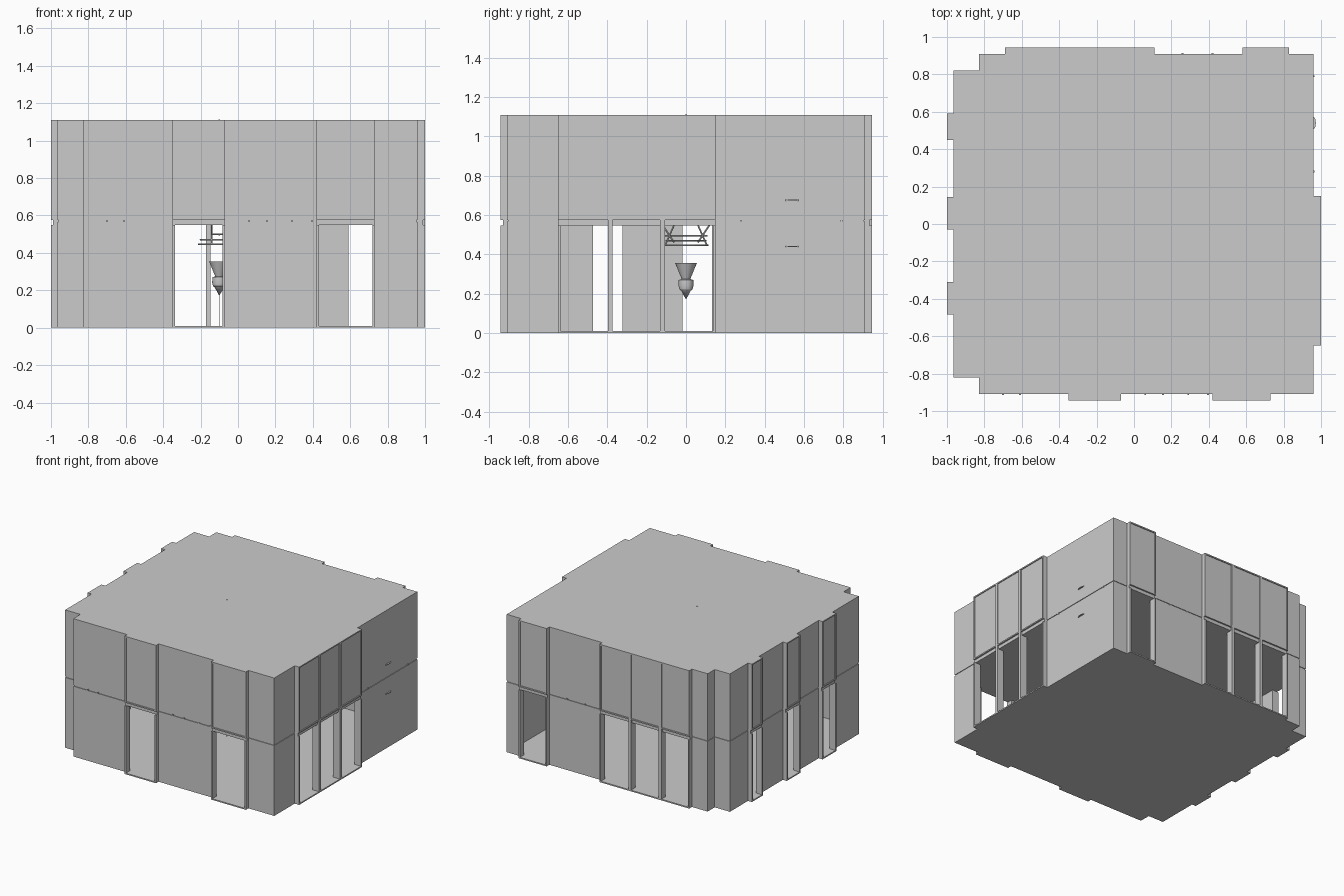
import bpy, bmesh, math
from mathutils import Vector

if "Cube" in bpy.data.objects:
    bpy.data.objects.remove(bpy.data.objects["Cube"])

# side: (wall plane, bay plane, wall start, wall end, bays as lists of post positions)
SIDES = {
    "front": (0.91, 0.943, -0.83, 0.96, [(-0.35, -0.07), (0.42, 0.73)]),
    "right": (0.96, 1.0, -0.91, 0.91, [(-0.65, -0.385, -0.12, 0.15)]),
    "back": (0.91, 0.945, -0.83, 0.96, [(-0.69, -0.43, -0.16, 0.11), (0.58, 0.83)]),
    "left": (0.965, 1.0, -0.82, 0.82, [(-0.485, -0.31), (-0.03, 0.145), (0.45, 0.59)]),
}
TOP, SEAM_LO, SEAM_HI, WALL, JAMB = 1.11, 0.548, 0.575, 0.02, 0.012


def to_xy(side, u, d):
    return {"front": (u, -d), "back": (u, d), "left": (-d, u), "right": (d, u)}[side]


def finish(name, bm):
    bmesh.ops.recalc_face_normals(bm, faces=bm.faces)
    me = bpy.data.meshes.new(name)
    bm.to_mesh(me)
    bm.free()
    ob = bpy.data.objects.new(name, me)
    bpy.context.collection.objects.link(ob)
    return ob


def add_prism(bm, pts, z0, z1):
    f = bm.faces.new([bm.verts.new((x, y, z0)) for x, y in pts])
    r = bmesh.ops.extrude_face_region(bm, geom=[f])
    vs = [v for v in r["geom"] if isinstance(v, bmesh.types.BMVert)]
    bmesh.ops.translate(bm, verts=vs, vec=(0, 0, z1 - z0))


def add_box(bm, side, u0, u1, d0, d1, z0, z1):
    add_prism(bm, [to_xy(side, u, d) for u, d in ((u0, d0), (u1, d0), (u1, d1), (u0, d1))], z0, z1)


def outline(wall_in, bay_in):
    """Building footprint including the bays, set back by the given amounts."""
    pts = []
    for side in ("front", "right", "back", "left"):
        plane, bay, a, b, bays = SIDES[side]
        p, q = plane - wall_in, bay - bay_in
        s = wall_in
        run = [(a + s, p)]
        for posts in bays:
            run += [(posts[0], p), (posts[0], q), (posts[-1], q), (posts[-1], p)]
        run.append((b - s, p))
        if side in ("back", "left"):
            run.reverse()
        pts += [to_xy(side, u, d) for u, d in run]
        if side == "back":    # notched corner, rear left
            pts.append((-0.83 + s, 0.82 - s))
    pts.append((-0.83 + wall_in, -0.82 + wall_in))   # notched corner, front left
    clean = [p for i, p in enumerate(pts) if (Vector(p) - Vector(pts[i - 1])).length > 1e-5]
    return clean


# Floor, recessed seam band and closed upper storey
for name, w, b, z0, z1 in (("floor_slab", 0, 0, 0, 0.01),
                           ("seam_band", 0.005, 0.012, SEAM_LO, SEAM_HI),
                           ("upper_storey", 0, 0.007, SEAM_HI, TOP)):
    bm = bmesh.new()
    add_prism(bm, outline(w, b), z0, z1)
    finish(name, bm)

# Ground floor walls and bay frames
for side, (plane, bay, a, b, bays) in SIDES.items():
    bm = bmesh.new()
    stops = [a] + [u for posts in bays for u in (posts[0], posts[-1])] + [b]
    for u0, u1 in zip(stops[::2], stops[1::2]):
        add_box(bm, side, u0, u1, plane - WALL, plane, 0.01, 0.566)
    finish(side + "_ground_wall", bm)

    bm = bmesh.new()
    for posts in bays:
        lo, hi = posts[0], posts[-1]
        # side jambs on both storeys
        for u0, u1 in ((lo, lo + JAMB), (hi - JAMB, hi)):
            add_box(bm, side, u0, u1, plane - WALL, bay, 0.01, SEAM_LO)
            add_box(bm, side, u0, u1, plane, bay, SEAM_HI, TOP)
        # full height mullions
        for u in posts[1:-1]:
            add_box(bm, side, u - 0.012, u + 0.012, plane - WALL, bay, 0.01, TOP)
        # top and bottom rails of the upper panels
        add_box(bm, side, lo, hi, plane, bay, SEAM_HI, SEAM_HI + 0.01)
        add_box(bm, side, lo, hi, plane, bay, TOP - 0.01, TOP)
    finish(side + "_bay_frames", bm)

# Returns closing the two notched corners
for s, name in ((-1, "front_corner_wall"), (1, "rear_corner_wall")):
    bm = bmesh.new()
    for x0, x1, y0, y1 in ((-0.965, -0.81, 0.80, 0.82), (-0.83, -0.81, 0.80, 0.91)):
        add_prism(bm, [(x0, s * y0), (x1, s * y0), (x1, s * y1), (x0, s * y1)], 0.01, 0.566)
    finish(name, bm)

# Thin half-round ledges on the right wall
for name, z in (("lower_ledge", 0.44), ("upper_ledge", 0.675)):
    bm = bmesh.new()
    arc = [math.pi * i / 10 - math.pi / 2 for i in range(11)]
    add_prism(bm, [(0.958 + 0.014 * math.cos(t), 0.54 + 0.034 * math.sin(t)) for t in arc],
              z - 0.003, z + 0.003)
    finish(name, bm)

# Small fixtures along the seam
bm = bmesh.new()
for side, spots in (("front", (-0.70, -0.61, 0.06, 0.155, 0.29, 0.395)),
                    ("back", (0.26, 0.42)), ("right", (0.28, 0.79))):
    p = SIDES[side][0]
    for u in spots:
        add_box(bm, side, u - 0.005, u + 0.005, p - 0.005, p + 0.004, 0.566, 0.578)
finish("seam_fixtures", bm)

# Hanging centrepiece: turned body with a flared top and pointed tip
CX = -0.1


def lathe(name, profile, n=24):
    bm = bmesh.new()
    vs = [bm.verts.new((r, 0, z)) for r, z in profile]
    es = [bm.edges.new(e) for e in zip(vs, vs[1:])]
    bmesh.ops.spin(bm, geom=vs + es, cent=(0, 0, 0), axis=(0, 0, 1),
                   angle=2 * math.pi, steps=n)
    bmesh.ops.remove_doubles(bm, verts=bm.verts, dist=1e-5)
    ob = finish(name, bm)
    ob.location.x = CX
    bpy.ops.object.select_all(action='DESELECT')
    ob.select_set(True)
    bpy.context.view_layer.objects.active = ob
    bpy.ops.object.shade_smooth_by_angle()
    return ob


lathe("centrepiece", [(0, 0.355), (0.055, 0.355), (0.022, 0.275), (0.037, 0.27),
                      (0.038, 0.24), (0.033, 0.222), (0.024, 0.215), (0, 0.17)])
lathe("floor_beam", [(0, 0.172), (0.0012, 0.17), (0.0012, 0.01), (0, 0.01)], 8)
lathe("roof_pin", [(0, TOP + 0.002), (0.004, TOP + 0.002), (0.004, TOP - 0.01), (0, TOP - 0.01)], 8)

# Ceiling truss: two rings joined by crossed struts
for name, r, z in (("truss_lower_ring", 0.11, 0.446), ("truss_upper_ring", 0.10, 0.47)):
    bpy.ops.mesh.primitive_torus_add(major_radius=r, minor_radius=0.005, major_segments=32,
                                     minor_segments=6, location=(CX, 0, z))
    bpy.context.object.name = name


def strut(name, p, q, r=0.004):
    p, q = Vector(p), Vector(q)
    bpy.ops.mesh.primitive_cylinder_add(vertices=6, radius=r, depth=(q - p).length,
                                        location=(p + q) / 2)
    ob = bpy.context.object
    ob.rotation_euler = (q - p).to_track_quat('Z', 'Y').to_euler()
    ob.name = name


for sy in (-1, 1):
    for sx in (-1, 1):
        x = CX + sx * 0.04
        strut("truss_outward_strut", (x, sy * 0.06, 0.46), (x, sy * 0.12, 0.55))
        strut("truss_inward_strut", (x, sy * 0.105, 0.45), (x, sy * 0.06, 0.55))
    strut("truss_cross_bar", (CX - 0.04, sy * 0.09, 0.5), (CX + 0.04, sy * 0.09, 0.5))
strut("truss_tie", (CX, -0.11, 0.495), (CX, 0.11, 0.495))
